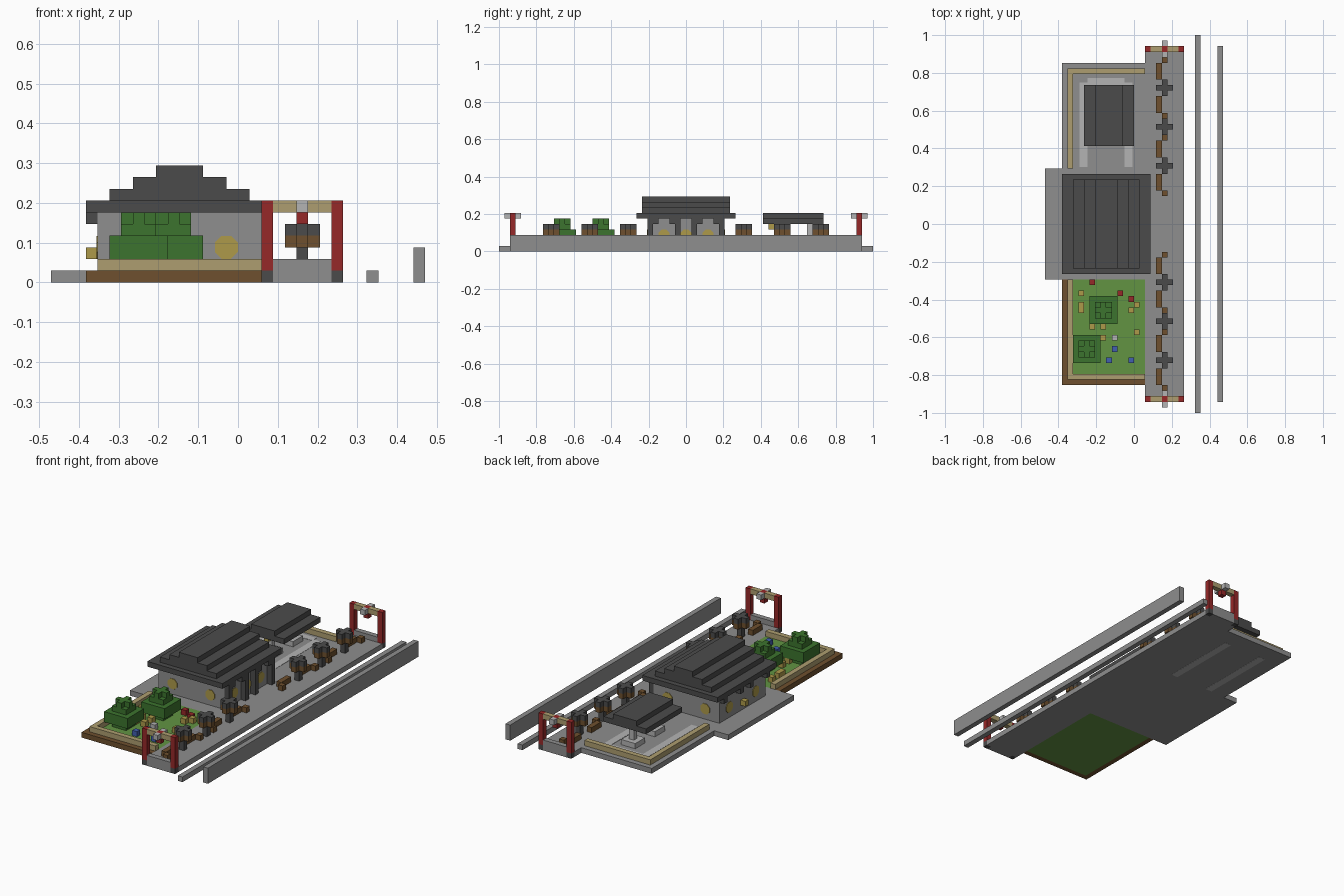
import bpy
import bmesh
import math
from mathutils import Matrix, Vector

if "Cube" in bpy.data.objects:
    bpy.data.objects.remove(bpy.data.objects["Cube"], do_unlink=True)

U = 2 / 68  # one block


def linear(value):
    value /= 255
    return value / 12.92 if value < 0.04 else ((value + 0.055) / 1.055) ** 2.4


def material(name, *rgb):
    colour = [linear(v) for v in rgb] + [1]
    mat = bpy.data.materials.new(name)
    mat.use_nodes = True
    mat.diffuse_color = colour
    mat.node_tree.nodes["Principled BSDF"].inputs["Base Color"].default_value = colour
    return mat


stone = material("stone grey", 142, 142, 142)
pale = material("pale grey", 180, 180, 180)
slate = material("dark slate", 75, 75, 75)
leaf = material("leaf green", 60, 116, 46)
grass = material("grass green", 98, 148, 66)
wood = material("brown wood", 110, 80, 46)
sand = material("sand tan", 174, 158, 112)
gold = material("gold", 174, 154, 74)
red = material("red", 150, 40, 40)
blue = material("blue", 66, 96, 176)


def finish(name, mat, bm):
    mesh = bpy.data.meshes.new(name)
    bm.to_mesh(mesh)
    bm.free()
    mesh.materials.append(mat)
    bpy.context.collection.objects.link(bpy.data.objects.new(name, mesh))


def blocks(name, mat, *boxes):
    """Boxes given as (x0, x1, y0, y1, z0, z1) in block units."""
    bm = bmesh.new()
    for x0, x1, y0, y1, z0, z1 in boxes:
        size = Vector((x1 - x0, y1 - y0, z1 - z0)) * U
        centre = Vector((x0 + x1, y0 + y1, z0 + z1)) * U / 2
        bmesh.ops.create_cube(bm, size=1, matrix=Matrix.Translation(centre) @ Matrix.Diagonal(size).to_4x4())
    finish(name, mat, bm)


def cross(x, y, z0, z1):
    """Plus shape around the block whose low corner is x, y."""
    return [(x - 1, x + 2, y, y + 1, z0, z1),
            (x, x + 1, y + 1, y + 2, z0, z1),
            (x, x + 1, y - 1, y, z0, z1)]


def mirror_y(box):
    x0, x1, y0, y1, z0, z1 = box
    return (x0, x1, -y1, -y0, z0, z1)


def both_ends(name, mat, *boxes):
    blocks(name, mat, *boxes, *[mirror_y(b) for b in boxes])


# Ground slabs and track edges
blocks("platform", stone, (2, 9, -31, 31, 0, 1))
both_ends("platform_sill", stone, (3, 8, 31, 32, 0, 2))
blocks("station_slab", stone, (-16, 2, -10, 10, 0, 1))
blocks("track_curb", stone, (11, 12, -34, 34, 0, 1))
blocks("track_wall", stone, (15, 16, -32, 32, 0, 3))

# Gates at both platform ends
both_ends("gate_foot", slate, (2, 3, 31, 32, 0, 1), (8, 9, 31, 32, 0, 1))
both_ends("gate_post", red, (2, 3, 31, 32, 1, 7), (8, 9, 31, 32, 1, 7), (5, 6, 31, 32, 5, 7))
both_ends("gate_beam", sand, (3, 5, 31, 32, 6, 7), (6, 8, 31, 32, 6, 7))
both_ends("gate_ornament", pale, (5, 6, 30, 31, 6, 7), (5, 6, 32, 33, 6, 7))

# Platform lanterns
lamp_rows = (10, 17, 24)
both_ends("lantern_stem", slate, *[(5, 6, y, y + 1, 1, 3) for y in lamp_rows])
both_ends("lantern_body", wood, *[b for y in lamp_rows for b in cross(5, y, 3, 4)])
both_ends("lantern_cap", slate, *[b for y in lamp_rows for b in cross(5, y, 4, 5)])

# Benches: seat plank plus one end block
both_ends("bench_seat", wood, *[(4, 5, y, y + 3, 1, 2) for y in (6, 12, 20, 26)])
both_ends("bench_end", wood, *[(5, 6, y, y + 1, 1, 2) for y in (5, 15, 19, 29)])

# Station house
blocks("station_wall", stone, (-12, 2, -7, 7, 1, 6))
both_ends("front_column", slate, (2, 3, 1, 2, 1, 6), (2, 3, 6, 7, 1, 6))
both_ends("front_bracket", slate, (2, 3, 2, 3, 5, 6), (2, 3, 5, 6, 5, 6))
both_ends("rear_bracket", slate, (-13, -12, 1, 2, 5, 6), (-13, -12, 6, 7, 5, 6))
blocks("station_roof", slate, (-13, 3, -9, 9, 6, 7),
       *[(-13 + 2 * i, 3 - 2 * i, -8, 8, 6 + i, 7 + i) for i in (1, 2, 3)])
blocks("rear_lamp", gold, (-13, -12, -0.5, 0.5, 2, 3))


def round_window(name, x, y, axis):
    bm = bmesh.new()
    place = Matrix.Translation(Vector((x, y, 3)) * U) @ Matrix.Rotation(math.pi / 2, 4, axis)
    turn = Matrix.Rotation(math.pi / 8, 4, "Z")
    bmesh.ops.create_cone(bm, cap_ends=True, segments=8, radius1=U * 1.06, radius2=U * 1.06,
                          depth=0.006, matrix=place @ turn)
    finish(name, gold, bm)


for side in (-7, 7):
    for x in (-9, -1):
        round_window("side_window", x, side, "X")
for y in (-4, 0, 4):
    round_window("front_window", 2, y, "Y")
for y in (-4, 4):
    round_window("rear_window", -12, y, "Y")

# Garden
blocks("garden_edge", wood, (-13, -12, -29, -10, 0, 1), (-12, 2, -29, -28, 0, 1))
blocks("lawn", grass, (-12, 2, -28, -10, 0, 1))
blocks("garden_fence", sand, (-12, -11, -28, -10, 1, 2), (-11, 2, -28, -27, 1, 2))
for x, y in ((-6, -16), (-9, -23)):
    blocks("bush", leaf, (x - 2, x + 3, y - 2, y + 3, 2, 4), (x - 1, x + 2, y - 1, y + 2, 1, 2),
           (x - 1, x + 2, y - 1, y + 2, 4, 5), *cross(x, y, 5, 6))

# Flowers, one block each
flowers = {
    gold: ((-10, -13), (-10, -15), (-10, -16), (0, -15), (-1, -16), (0, -20),
           (-8, -19), (-6, -19), (-8, -21), (-6, -21)),
    red: ((-8, -11), (-3, -13), (-1, -14)),
    blue: ((-4, -23), (-5, -25), (-1, -25)),
    pale: ((-4, -21),),
}
for mat, spots in flowers.items():
    blocks("flowers_" + mat.name.split()[0], mat, *[(x, x + 1, y, y + 1, 1, 2) for x, y in spots])

# Yard with pale path
blocks("yard", stone, (-13, 2, 10, 29, 0, 1))
blocks("yard_fence", sand, (-12, -11, 10, 28, 1, 2), (-11, 2, 27, 28, 1, 2))
blocks("yard_path", pale, *[(x, x + 1.4, 10.3, 25.5, -0.02, 1.05) for x in (-9.8, -1.7)],
       (-8.4, -1.7, 25, 26.3, 0.5, 1.05))

# Open shelter
pillars = (16, 22)
blocks("shelter_foot", pale, *[(-6, -3, y - 1, y + 2, 1, 2) for y in pillars])
blocks("shelter_pillar", pale, *[(-5, -4, y, y + 1, 2, 5) for y in pillars])
blocks("shelter_roof", slate, (-9, 0, 14, 25, 5, 6), (-7, -2, 14, 25, 6, 7))
blocks("shelter_lamp", gold, (-5, -4, 15, 16, 4, 5))
